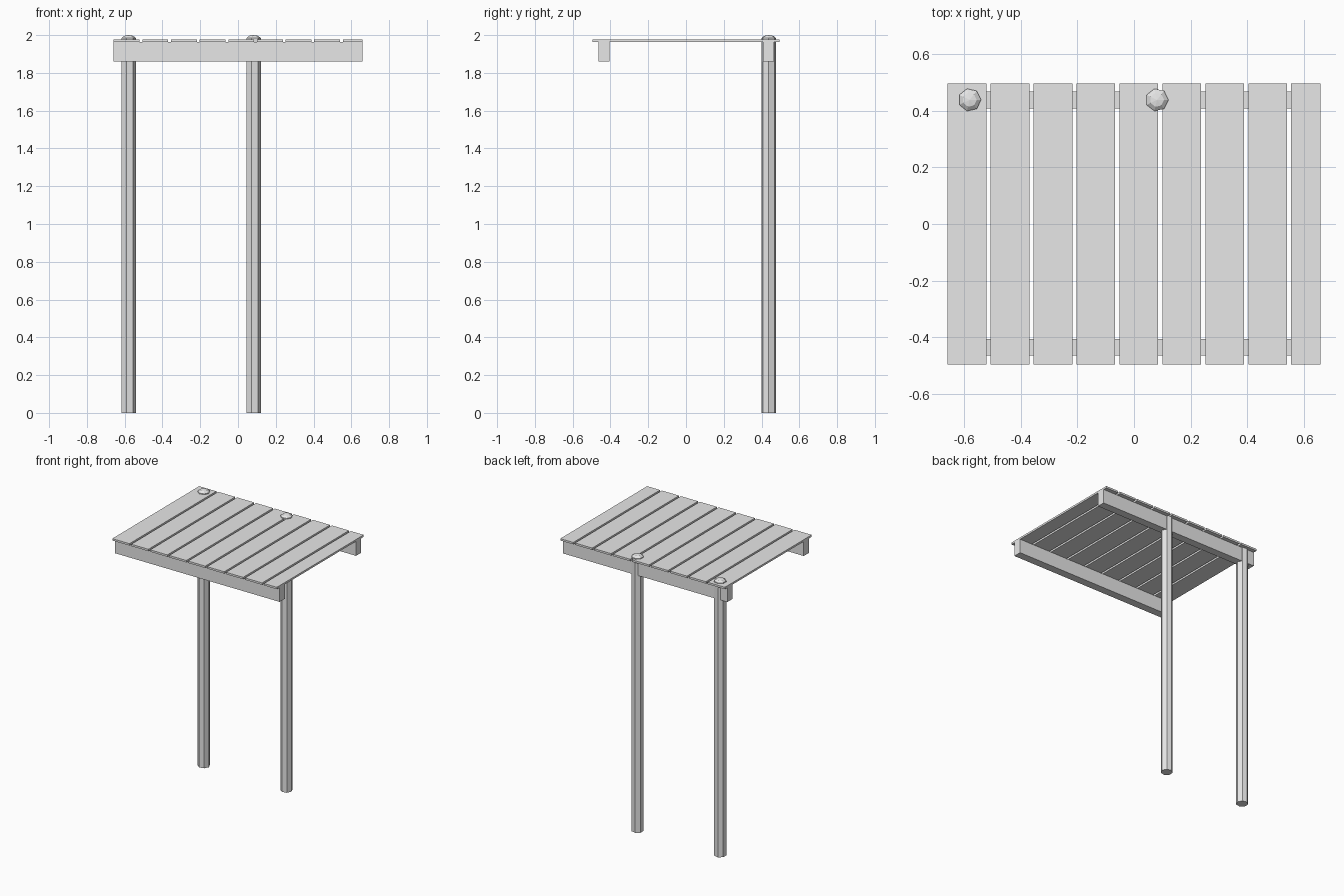
import bpy, bmesh, math

if "Cube" in bpy.data.objects:
    bpy.data.objects.remove(bpy.data.objects["Cube"])

mat = bpy.data.materials.new("pale grey")
mat.diffuse_color = (0.8, 0.8, 0.8, 1)
mat.use_nodes = True
mat.node_tree.nodes["Principled BSDF"].inputs["Base Color"].default_value = mat.diffuse_color


def finish(name, bm):
    bmesh.ops.recalc_face_normals(bm, faces=bm.faces)
    me = bpy.data.meshes.new(name)
    bm.to_mesh(me)
    bm.free()
    me.materials.append(mat)
    ob = bpy.data.objects.new(name, me)
    bpy.context.collection.objects.link(ob)


def box(name, x0, x1, y0, y1, z0, z1):
    bm = bmesh.new()
    bmesh.ops.create_cube(bm, size=1)
    for v in bm.verts:
        v.co.x = x1 if v.co.x > 0 else x0
        v.co.y = y1 if v.co.y > 0 else y0
        v.co.z = z1 if v.co.z > 0 else z0
    finish(name, bm)


def post(name, cx, cy, r, sides=7):
    # seven-sided pole with a low domed top
    bm = bmesh.new()
    rings = []
    for k, z in ((1, 0), (1, 1.984), (0.62, 1.996)):
        rings.append([bm.verts.new((cx + k * r * math.cos(math.tau * i / sides),
                                    cy + k * r * math.sin(math.tau * i / sides), z))
                      for i in range(sides)])
    bm.faces.new(rings[0])
    apex = bm.verts.new((cx, cy, 2.0))
    for i in range(sides):
        j = (i + 1) % sides
        for a, b in zip(rings, rings[1:]):
            bm.faces.new((a[i], a[j], b[j], b[i]))
        bm.faces.new((rings[-1][i], rings[-1][j], apex))
    finish(name, bm)


# deck planks, the last one cut short at the edge
HALF = 0.658
for i in range(9):
    x = -HALF + i * 0.1516
    box(f"deck_plank_{i + 1}", x, min(x + 0.137, HALF), -0.496, 0.496, 1.964, 1.978)

# beams under the deck
box("front_beam", -HALF, HALF, -0.464, -0.405, 1.86, 1.964)
box("back_beam", -HALF, HALF, 0.408, 0.467, 1.86, 1.964)

# posts through the back beam
post("left_post", -0.58, 0.438, 0.0405)
post("middle_post", 0.081, 0.438, 0.0405)
